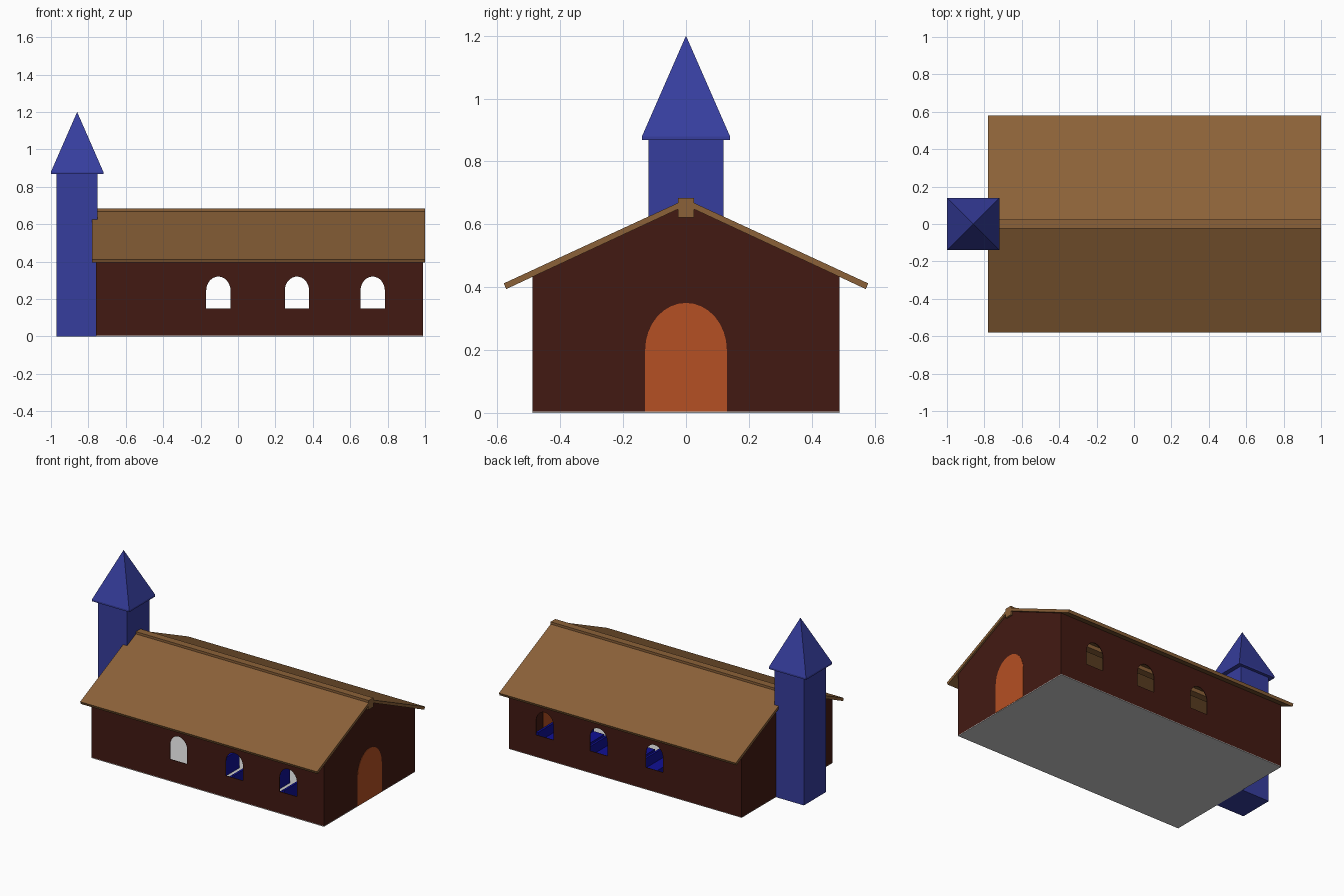
import bpy, bmesh, math

if "Cube" in bpy.data.objects:
    bpy.data.objects.remove(bpy.data.objects["Cube"])

def material(name, rgb):
    m = bpy.data.materials.new(name)
    m.diffuse_color = (*rgb, 1)
    m.use_nodes = True
    m.node_tree.nodes["Principled BSDF"].inputs["Base Color"].default_value = m.diffuse_color
    return m

WALL = material("dark_timber", (0.055, 0.010, 0.006))
ROOF = material("roof_brown", (0.26, 0.12, 0.04))
DOOR = material("door_orange", (0.46, 0.08, 0.017))
TOWER = material("tower_blue", (0.037, 0.047, 0.34))
PEW = material("pew_blue", (0.005, 0.005, 0.30))

def finish(bm, name, mat=None):
    bmesh.ops.recalc_face_normals(bm, faces=bm.faces)
    me = bpy.data.meshes.new(name)
    bm.to_mesh(me)
    bm.free()
    ob = bpy.data.objects.new(name, me)
    bpy.context.collection.objects.link(ob)
    if mat:
        me.materials.append(mat)
    return ob

def prism(name, profile, axis, lo, hi, mat=None):
    """Extrude a 2D profile along x (profile is y,z) or along y (profile is x,z)."""
    bm = bmesh.new()
    place = (lambda p, d: (d, *p)) if axis == "x" else (lambda p, d: (p[0], d, p[1]))
    face = bm.faces.new([bm.verts.new(place(p, lo)) for p in profile])
    ext = bmesh.ops.extrude_face_region(bm, geom=[face])
    step = (hi - lo, 0, 0) if axis == "x" else (0, hi - lo, 0)
    bmesh.ops.translate(bm, vec=step, verts=[g for g in ext["geom"] if isinstance(g, bmesh.types.BMVert)])
    return finish(bm, name, mat)

def box(name, x0, x1, y0, y1, z0, z1, mat=None):
    return prism(name, [(x0, z0), (x1, z0), (x1, z1), (x0, z1)], "y", y0, y1, mat)

def arch(cx, half, z0, spring, top, n=16):
    pts = [(cx - half, z0), (cx + half, z0)]
    return pts + [(cx + half * math.cos(math.pi * i / n),
                   spring + (top - spring) * math.sin(math.pi * i / n)) for i in range(n + 1)]

def mirror_y(ob):
    ob.modifiers.new("mirror", "MIRROR").use_axis = (False, True, False)

X0, X1, W, EAVE, APEX = -0.76, 0.988, 0.488, 0.436, 0.66

# Floor
box("floor", X0, X1, -W, W, 0, 0.005)

# Thin walls: gabled shell, open at top and bottom
bm = bmesh.new()
section = [(-W, 0.004), (-W, EAVE), (0, APEX), (W, EAVE), (W, 0.004)]
ends = [[bm.verts.new((x, *p)) for p in section] for x in (X0, X1)]
for e in ends:
    bm.faces.new(e)
for i in (0, 3):
    bm.faces.new([ends[0][i], ends[0][i + 1], ends[1][i + 1], ends[1][i]])
walls = finish(bm, "walls", WALL)
thick = walls.modifiers.new("thickness", "SOLIDIFY")
thick.thickness = 0.006

# Arched windows cut through both long walls
for i, cx in enumerate((-0.105, 0.315, 0.72)):
    cutter = prism(f"window_cutter_{i + 1}", arch(cx, 0.065, 0.15, 0.245, 0.32), "y", -0.6, 0.6)
    cutter.hide_render = True
    cutter.hide_viewport = True
    cut = walls.modifiers.new("window", "BOOLEAN")
    cut.operation, cut.object, cut.solver = "DIFFERENCE", cutter, "EXACT"

# Door
prism("door", arch(0, 0.13, 0.004, 0.20, 0.35), "x", X1 - 0.008, X1 + 0.002, DOOR)

# Roof slopes and ridge beam
slope = prism("roof_slopes", [(0, 0.68), (-0.58, 0.412), (-0.572, 0.394), (0, 0.66)], "x", -0.78, 1.0, ROOF)
mirror_y(slope)
box("ridge_beam", -0.78, 1.0, -0.025, 0.025, 0.622, 0.684, ROOF)

# Tower with pyramid cap
TX = -0.86
box("tower", TX - 0.11, TX + 0.11, -0.12, 0.12, 0, 0.875, TOWER)
box("tower_cap_rim", TX - 0.14, TX + 0.14, -0.14, 0.14, 0.868, 0.88, TOWER)
bm = bmesh.new()
base = [bm.verts.new((TX + sx * 0.14, sy * 0.14, 0.88)) for sx, sy in ((-1, -1), (1, -1), (1, 1), (-1, 1))]
tip = bm.verts.new((TX, 0, 1.2))
bm.faces.new(base)
for i in range(4):
    bm.faces.new([base[i], base[(i + 1) % 4], tip])
finish(bm, "tower_spire", TOWER)

# Rows of pews either side of a central aisle
pew = [(0, 0.005), (0.015, 0.005), (0.015, 0.05), (0.08, 0.05), (0.08, 0.005),
       (0.095, 0.005), (0.095, 0.13), (0.08, 0.13), (0.08, 0.065), (0, 0.065)]
for i in range(5):
    x = -0.02 + 0.19 * i
    mirror_y(prism(f"pew_{i + 1}", [(x + px, pz) for px, pz in pew], "y", -0.42, -0.09, PEW))
